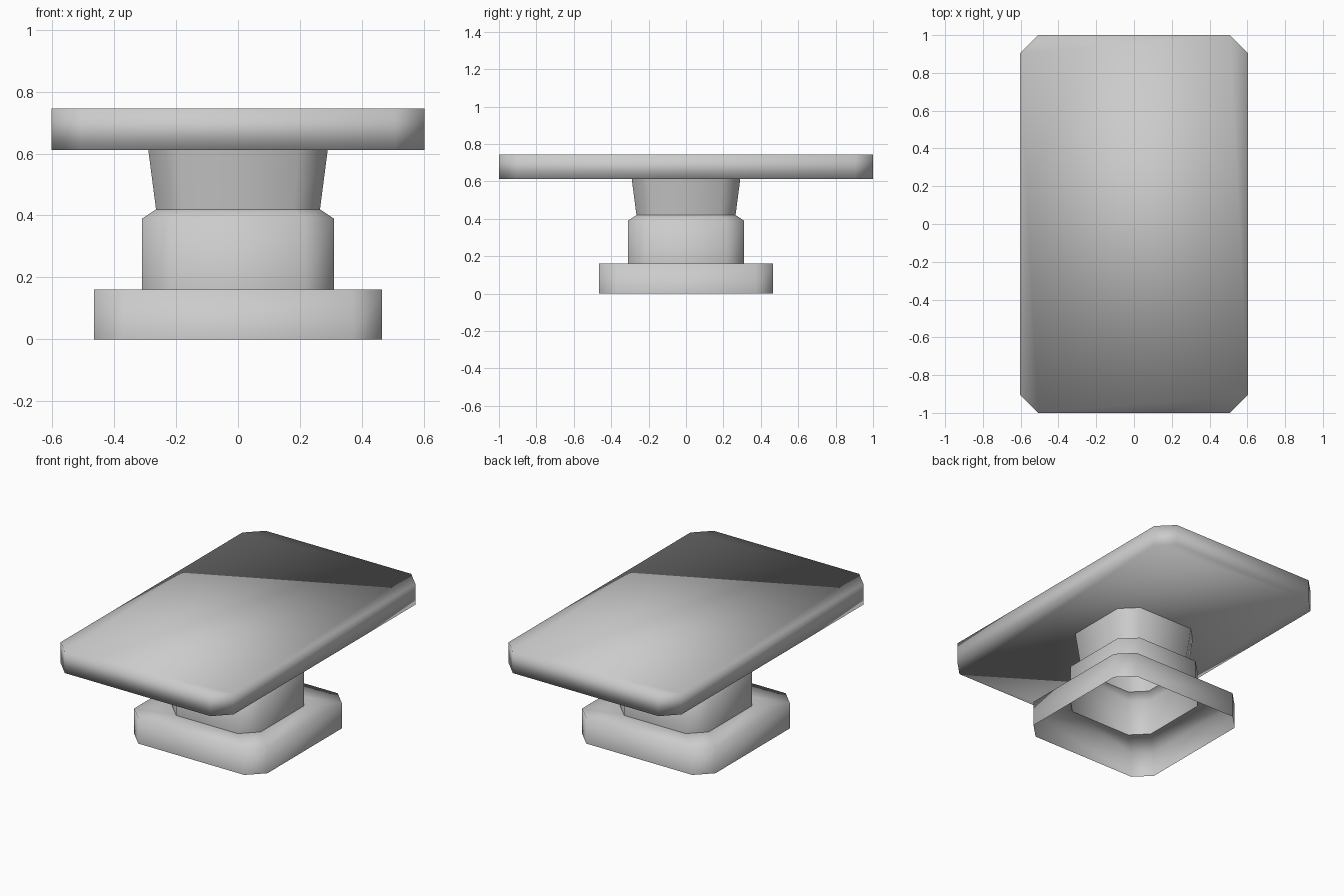
import bpy
import bmesh

default_cube = bpy.data.objects.get("Cube")
if default_cube:
    bpy.data.objects.remove(default_cube, do_unlink=True)

# One plain grey for the whole table
grey = bpy.data.materials.new("plain_grey")
grey.use_nodes = True
grey.diffuse_color = (0.6, 0.6, 0.6, 1)
grey.node_tree.nodes["Principled BSDF"].inputs["Base Color"].default_value = (0.6, 0.6, 0.6, 1)


def outline(hx, hy, cut):
    """Rectangle with cut corners, counter-clockwise from above."""
    quarter = [(hx, hy - cut), (hx - cut, hy)]
    right_back = quarter
    left_back = [(-x, y) for x, y in reversed(quarter)]
    return right_back + left_back + [(-x, -y) for x, y in right_back + left_back]


def loft(name, rings, capped=False):
    """Join rings of (half x, half y, corner cut, z) into one smooth shell."""
    bm = bmesh.new()
    loops = [[bm.verts.new((x, y, z)) for x, y in outline(hx, hy, cut)]
             for hx, hy, cut, z in rings]
    for low, high in zip(loops, loops[1:]):
        for i in range(len(low)):
            j = (i + 1) % len(low)
            bm.faces.new((low[i], low[j], high[j], high[i]))
    if capped:
        bm.faces.new(list(reversed(loops[0])))
        bm.faces.new(loops[-1])
    for face in bm.faces:
        face.smooth = True
    mesh = bpy.data.meshes.new(name)
    bm.to_mesh(mesh)
    bm.free()
    mesh.materials.append(grey)
    obj = bpy.data.objects.new(name, mesh)
    bpy.context.collection.objects.link(obj)
    return obj


# Hollow foot, open below, with a ledge running in to the pedestal
loft("foot", [(0.465, 0.465, 0.095, 0), (0.465, 0.465, 0.095, 0.16),
              (0.31, 0.31, 0.095, 0.16)])
# Pedestal with a sloped shoulder
loft("pedestal", [(0.31, 0.31, 0.095, 0.16), (0.31, 0.31, 0.095, 0.39),
                  (0.265, 0.265, 0.085, 0.42)])
# Neck flaring up to the top
loft("neck", [(0.265, 0.265, 0.085, 0.42), (0.29, 0.29, 0.095, 0.612)])
# Long table top
loft("table_top", [(0.603, 1, 0.095, 0.612), (0.603, 1, 0.095, 0.745)], capped=True)
